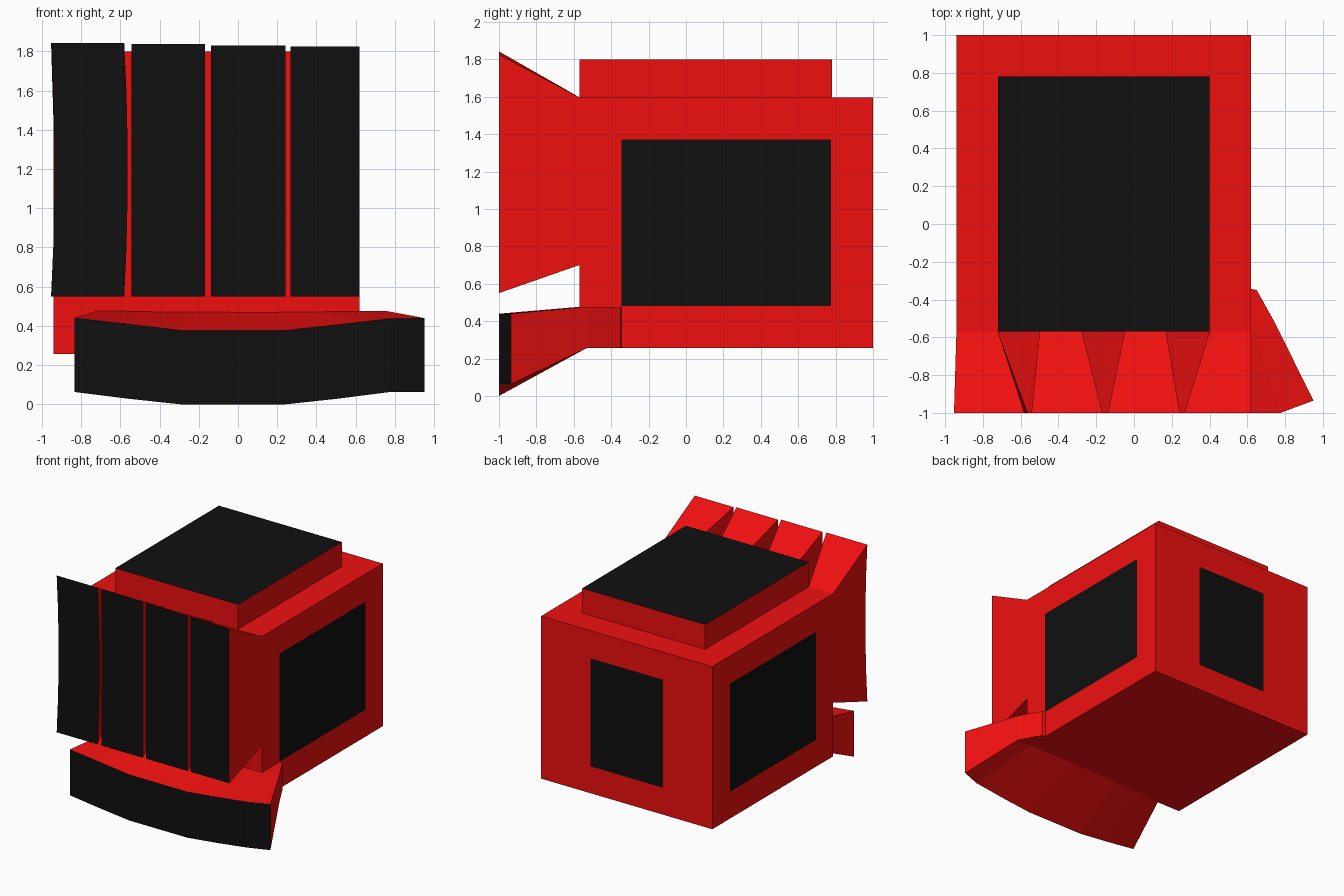
import bpy, bmesh
from mathutils import Vector

if "Cube" in bpy.data.objects:
    bpy.data.objects.remove(bpy.data.objects["Cube"])


def material(name, rgb):
    m = bpy.data.materials.new(name)
    m.diffuse_color = (*rgb, 1)
    m.use_nodes = True
    m.node_tree.nodes["Principled BSDF"].inputs["Base Color"].default_value = m.diffuse_color
    return m


RED = material("red", (0.87, 0.005, 0.005))
BLACK = material("black", (0.005, 0.005, 0.005))


def finish(name, bm, dark=None):
    """Make an object; faces pointing along `dark` become black."""
    bmesh.ops.recalc_face_normals(bm, faces=bm.faces)
    bm.normal_update()
    for f in bm.faces:
        f.material_index = int(dark is not None and f.normal.dot(Vector(dark)) > 0.8)
    me = bpy.data.meshes.new(name)
    bm.to_mesh(me)
    bm.free()
    me.materials.append(RED)
    me.materials.append(BLACK)
    ob = bpy.data.objects.new(name, me)
    bpy.context.collection.objects.link(ob)
    return ob


def loft(name, rings, dark=None):
    """Skin a row of equal-length rings and cap both ends."""
    bm = bmesh.new()
    rows = [[bm.verts.new(p) for p in ring] for ring in rings]
    n = len(rows[0])
    for a, b in zip(rows, rows[1:]):
        for i in range(n):
            j = (i + 1) % n
            bm.faces.new((a[i], a[j], b[j], b[i]))
    bm.faces.new(rows[0])
    bm.faces.new(rows[-1])
    return finish(name, bm, dark)


def prism(name, outline, z0, z1, dark=None):
    return loft(name, [[(x, y, z) for x, y in outline] for z in (z0, z1)], dark)


def rect(x0, x1, y0, y1):
    return [(x0, y0), (x1, y0), (x1, y1), (x0, y1)]


def panel(name, corners):
    """Flat black panel lying just above the body surface."""
    bm = bmesh.new()
    bm.faces.new([bm.verts.new(c) for c in corners])
    ob = finish(name, bm)
    ob.data.polygons[0].material_index = 1


# main block and raised top plate
prism("body", rect(-0.94, 0.62, -0.57, 1.0), 0.257, 1.597)
prism("top_plate", rect(-0.72, 0.40, -0.57, 0.78), 1.59, 1.80, dark=(0, 0, 1))

# black panels on both sides and the back
Z0, Z1 = 0.48, 1.37
for side, x in (("right", 0.622), ("left", -0.942)):
    panel(side + "_panel", [(x, -0.345, Z0), (x, 0.775, Z0), (x, 0.775, Z1), (x, -0.345, Z1)])
panel("back_panel", [(-0.49, 1.002, Z0), (0.17, 1.002, Z0), (0.17, 1.002, Z1), (-0.49, 1.002, Z1)])

# four fingers flaring forward; the outermost one bows slightly
# (back left, back right, front left, front right, top, bow)
fingers = [
    (-0.94, -0.72, -0.953, -0.58, 1.842, 0.018),
    (-0.50, -0.275, -0.543, -0.167, 1.838, 0.0),
    (-0.05, 0.17, -0.137, 0.242, 1.83, 0.0),
    (0.40, 0.62, 0.267, 0.62, 1.825, 0.0),
]
for k, (bl, br, fl, fr, top, bow) in enumerate(fingers):
    rings = []
    for i in range(6):
        t = i / 5
        zf = 0.55 + t * (top - 0.55)
        zb = 0.70 + t * 0.897
        d = bow * 4 * t * (1 - t)
        rings.append([(fl + d, -1, zf), (fr + d, -1, zf), (br, -0.57, zb), (bl, -0.57, zb)])
    loft(f"finger_{k + 1}", rings, dark=(0, -1, 0))

# thumb: curved bar, (front x, front y, top z, bottom z, back x, back y)
stations = [
    (-0.833, -1, 0.44, 0.063, -0.72, -0.565),
    (-0.57, -1, 0.41, 0.03, -0.49, -0.55),
    (-0.29, -1, 0.377, 0, -0.26, -0.54),
    (0.24, -1, 0.377, 0, 0.20, -0.53),
    (0.50, -1, 0.405, 0.028, 0.43, -0.53),
    (0.775, -1, 0.437, 0.063, 0.62, -0.53),
    (0.95, -0.935, 0.44, 0.063, 0.75, -0.53),
]
loft("thumb", [[(x, y, zt), (x, y, zb), (bx, by, 0.257), (bx, by, 0.477)]
               for x, y, zt, zb, bx, by in stations], dark=(0, -1, 0))

# root joining the thumb to the right side
prism("thumb_root", [(0.60, -0.53), (0.75, -0.53), (0.65, -0.35), (0.60, -0.34)], 0.257, 0.477)
